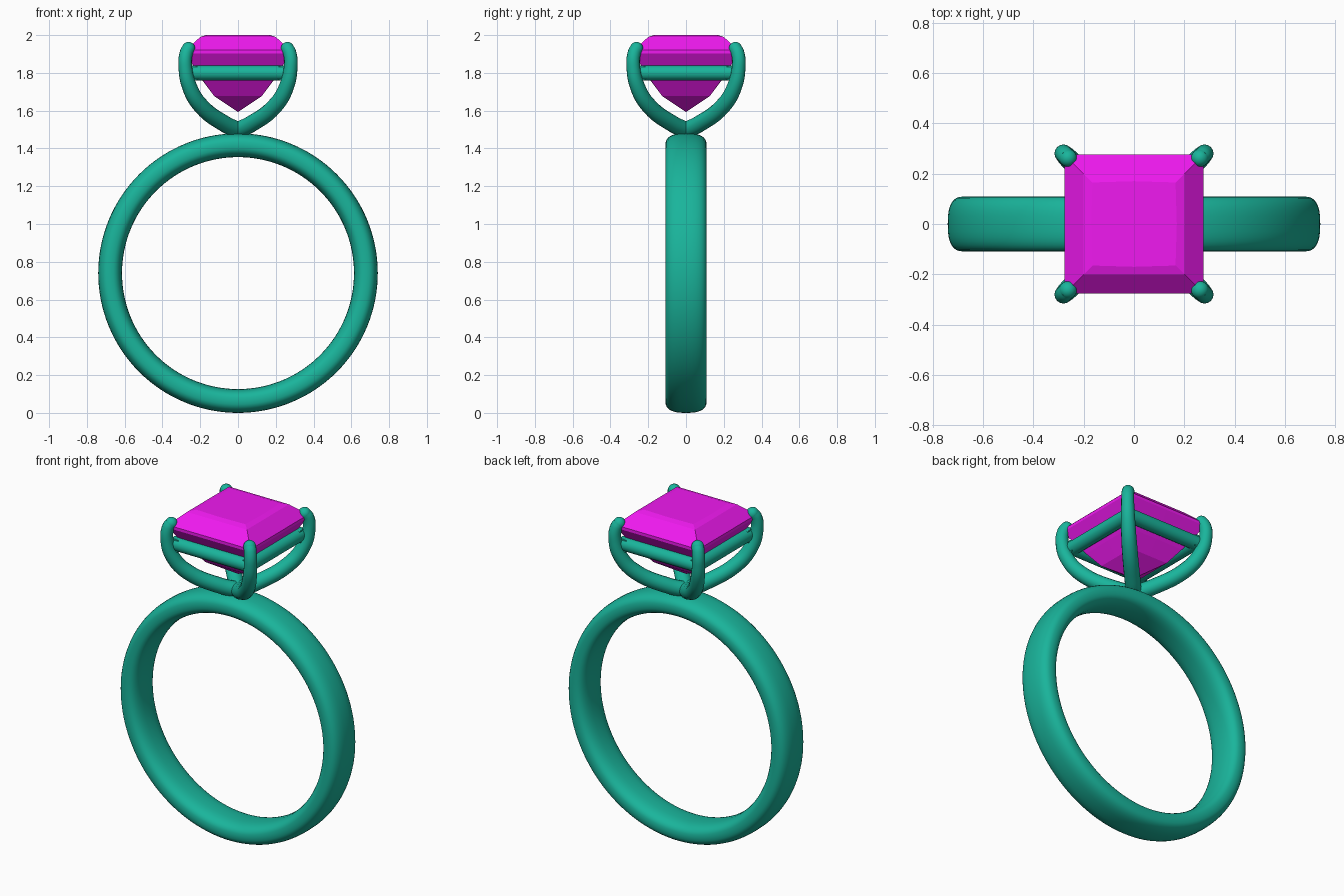
import bpy, bmesh, math

if "Cube" in bpy.data.objects:
    bpy.data.objects.remove(bpy.data.objects["Cube"])

def material(name, color):
    m = bpy.data.materials.new(name)
    m.diffuse_color = color
    m.use_nodes = True
    m.node_tree.nodes["Principled BSDF"].inputs["Base Color"].default_value = m.diffuse_color
    return m

METAL = material("metal", (0.01, 0.46, 0.33, 1))
STONE = material("stone", (0.87, 0.01, 0.87, 1))

def finish(bm, name, mat, smooth=True):
    bmesh.ops.recalc_face_normals(bm, faces=bm.faces)
    for f in bm.faces:
        f.smooth = smooth
    me = bpy.data.meshes.new(name)
    bm.to_mesh(me)
    bm.free()
    me.materials.append(mat)
    ob = bpy.data.objects.new(name, me)
    bpy.context.collection.objects.link(ob)
    return ob

def bridge(bm, a, b):
    n = len(a)
    for i in range(n):
        bm.faces.new((a[i], a[(i + 1) % n], b[(i + 1) % n], b[i]))

# Band: rounded, comfort-fit section revolved around the y axis
def sgnpow(v, p):
    return math.copysign(abs(v) ** p, v)

bm = bmesh.new()
STEPS, SEG, EXP = 128, 32, 2 / 2.6
rings = []
for i in range(STEPS):
    a = 2 * math.pi * i / STEPS
    ring = []
    for j in range(SEG):
        t = 2 * math.pi * j / SEG
        r = 0.677 + 0.063 * sgnpow(math.cos(t), EXP)
        y = 0.109 * sgnpow(math.sin(t), EXP)
        ring.append(bm.verts.new((r * math.cos(a), y, 0.74 + r * math.sin(a))))
    rings.append(ring)
for i in range(STEPS):
    bridge(bm, rings[i], rings[(i + 1) % STEPS])
finish(bm, "band", METAL)

# Tubes swept along smooth paths; points are (x, y, z, radius)
def tube(name, pts):
    cu = bpy.data.curves.new(name, 'CURVE')
    cu.dimensions = '3D'
    cu.bevel_depth = 1.0
    cu.bevel_resolution = 6
    cu.resolution_u = 10
    cu.use_fill_caps = True
    sp = cu.splines.new('BEZIER')
    sp.bezier_points.add(len(pts) - 1)
    for bp, (x, y, z, r) in zip(sp.bezier_points, pts):
        bp.co = (x, y, z)
        bp.radius = r
        bp.handle_left_type = bp.handle_right_type = 'AUTO'
    ob = bpy.data.objects.new(name, cu)
    bpy.context.collection.objects.link(ob)
    bpy.ops.object.select_all(action='DESELECT')
    ob.select_set(True)
    bpy.context.view_layer.objects.active = ob
    bpy.ops.object.convert(target='MESH')
    ob = bpy.context.view_layer.objects.active
    ob.data.materials.clear()
    ob.data.materials.append(METAL)
    bpy.ops.object.shade_smooth_by_angle()
    return ob

# Four claws rising diagonally from the top of the band, each with a round tip
CLAW = [(0.0, 1.497, .044), (0.07, 1.53, .044), (0.2, 1.63, .043), (0.256, 1.725, .040),
        (0.279, 1.83, .036), (0.274, 1.905, .035), (0.262, 1.929, .035)]
for sx, sy, side in ((1, -1, "front_right"), (-1, -1, "front_left"),
                     (1, 1, "back_right"), (-1, 1, "back_left")):
    tube("claw_" + side, [(sx * d, sy * d, z, r) for d, z, r in CLAW])
    d, z, r = CLAW[-1]
    bm = bmesh.new()
    bmesh.ops.create_uvsphere(bm, u_segments=20, v_segments=12, radius=r)
    bmesh.ops.translate(bm, verts=bm.verts, vec=(sx * d, sy * d, z))
    finish(bm, "claw_tip_" + side, METAL)

# Square gallery rail under the stone
R, E, Z = 0.237, 0.262, 1.80
for s, (a, b) in ((-1, ("front", "left")), (1, ("back", "right"))):
    tube("rail_" + a, [(-E, s * R, Z, .04), (E, s * R, Z, .04)])
    tube("rail_" + b, [(s * R, -E, Z, .04), (s * R, E, Z, .04)])

# Princess-cut stone: rings of four corners and four edge midpoints
bm = bmesh.new()
LEVELS = [(0.165, 0.17, 2.0), (0.2, 0.2, 1.99), (0.277, 0.277, 1.92),
          (0.277, 0.277, 1.903), (0.186, 0.188, 1.76), (0.127, 0.127, 1.678)]
prev = None
for c, m, z in LEVELS:
    ring = [bm.verts.new((x, y, z)) for x, y in
            ((c, c), (0, m), (-c, c), (-m, 0), (-c, -c), (0, -m), (c, -c), (m, 0))]
    if prev:
        bridge(bm, prev, ring)
    else:
        bm.faces.new(ring)
    prev = ring
tip = bm.verts.new((0, 0, 1.593))
for i in range(8):
    bm.faces.new((prev[i], prev[(i + 1) % 8], tip))
finish(bm, "gemstone", STONE, smooth=False)
